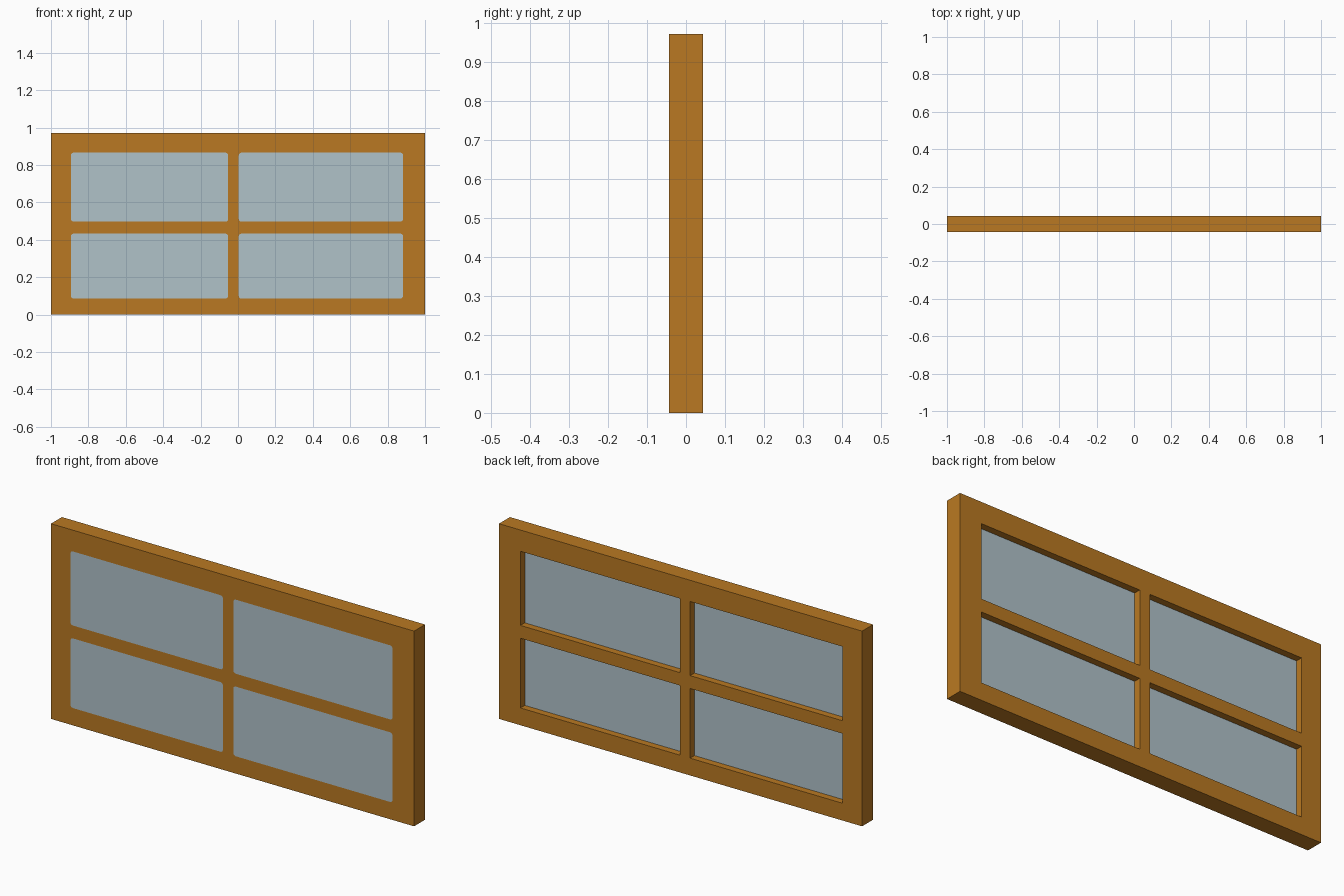
import bpy, bmesh, math

if "Cube" in bpy.data.objects:
    bpy.data.objects.remove(bpy.data.objects["Cube"])

# Overall layout: frame lines with four openings between them
XS = [-1.0, -0.893, -0.053, 0.004, 0.882, 1.0]
ZS = [0.0, 0.086, 0.433, 0.497, 0.866, 0.972]
FRONT, BACK, GLASS_BACK = -0.043, 0.043, 0.009
RADIUS, STEPS = 0.014, 4


def material(name, color):
    m = bpy.data.materials.new(name)
    m.diffuse_color = (*color, 1.0)
    m.use_nodes = True
    m.node_tree.nodes["Principled BSDF"].inputs["Base Color"].default_value = m.diffuse_color
    return m


wood = material("warm_wood", (0.491, 0.191, 0.016))
glass = material("pale_glass", (0.434, 0.539, 0.584))


def add_face(bm, points):
    return bm.faces.new([bm.verts.new(p) for p in points])


def rect(x0, x1, z0, z1, y, back=False):
    pts = [(x0, y, z0), (x1, y, z0), (x1, y, z1), (x0, y, z1)]
    return pts[::-1] if back else pts


def corner_arcs(x0, x1, z0, z1):
    """Each opening corner with the points of its rounding, counter-clockwise."""
    for x, z, sx, sz, start in ((x0, z0, 1, 1, 180), (x1, z0, -1, 1, 270),
                                (x1, z1, -1, -1, 0), (x0, z1, 1, -1, 90)):
        arc = []
        for i in range(STEPS + 1):
            a = math.radians(start + 90 * i / STEPS)
            arc.append((x + RADIUS * (sx + math.cos(a)), FRONT,
                        z + RADIUS * (sz + math.sin(a))))
        yield (x, FRONT, z), arc


def finish(bm, name, mat):
    bmesh.ops.remove_doubles(bm, verts=bm.verts[:], dist=1e-5)
    mesh = bpy.data.meshes.new(name)
    bm.to_mesh(mesh)
    bm.free()
    mesh.materials.append(mat)
    obj = bpy.data.objects.new(name, mesh)
    bpy.context.collection.objects.link(obj)


frame = bmesh.new()
for i in range(5):
    for j in range(5):
        x0, x1, z0, z1 = XS[i], XS[i + 1], ZS[j], ZS[j + 1]
        if not (i % 2 and j % 2):
            # Front and back of the rails and stiles
            add_face(frame, rect(x0, x1, z0, z1, FRONT))
            add_face(frame, rect(x0, x1, z0, z1, BACK, True))
            continue
        # Rounded front corners of the opening
        outline = []
        for corner, arc in corner_arcs(x0, x1, z0, z1):
            for a, b in zip(arc, arc[1:]):
                add_face(frame, [corner, b, a])
            outline += arc
        # Pocket walls behind the glass, facing into the opening
        ring = [(x0, z0), (x1, z0), (x1, z1), (x0, z1)]
        for (ax, az), (bx, bz) in zip(ring, ring[1:] + ring[:1]):
            add_face(frame, [(ax, GLASS_BACK, az), (bx, GLASS_BACK, bz),
                             (bx, BACK, bz), (ax, BACK, az)][::-1])
        # Glass: flush rounded front, recessed square back
        pane = bmesh.new()
        add_face(pane, outline)
        add_face(pane, rect(x0, x1, z0, z1, GLASS_BACK, True))
        side = "left" if i == 1 else "right"
        level = "lower" if j == 1 else "upper"
        finish(pane, f"{level}_{side}_pane", glass)

# Outer edges of the frame
outer = [(XS[0], ZS[0]), (XS[5], ZS[0]), (XS[5], ZS[5]), (XS[0], ZS[5])]
for (ax, az), (bx, bz) in zip(outer, outer[1:] + outer[:1]):
    add_face(frame, [(ax, FRONT, az), (ax, BACK, az), (bx, BACK, bz), (bx, FRONT, bz)])
finish(frame, "window_frame", wood)
